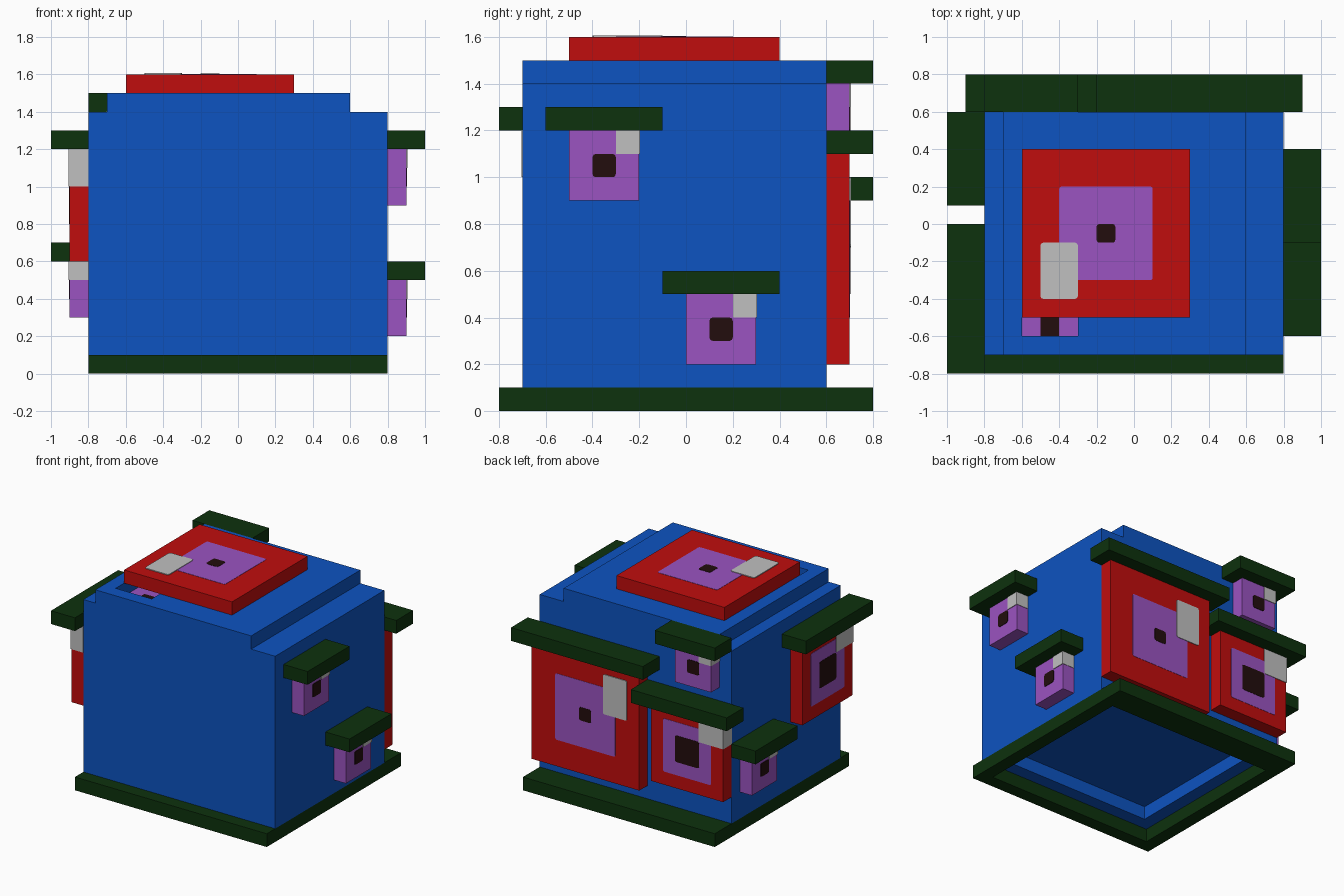
import bpy, bmesh, math
from mathutils import Matrix, Vector

cube = bpy.data.objects.get("Cube")
if cube:
    bpy.data.objects.remove(cube, do_unlink=True)


def material(name, rgb):
    m = bpy.data.materials.new(name)
    m.use_nodes = True
    m.diffuse_color = (*rgb, 1)
    m.node_tree.nodes["Principled BSDF"].inputs["Base Color"].default_value = (*rgb, 1)
    return m


BLUE = material("blue", (0.004, 0.087, 0.533))
RED = material("red", (0.527, 0.004, 0.004))
PURPLE = material("purple", (0.328, 0.087, 0.533))
GREEN = material("dark green", (0.004, 0.032, 0.004))
GREY = material("light grey", (0.527, 0.527, 0.527))
BLACK = material("near black", (0.016, 0.004, 0.004))


def prism(name, outline, w0, w1, mat, frame=Matrix()):
    """Extrude a flat outline from w0 to w1 along the frame's local z."""
    bm = bmesh.new()
    base = bm.faces.new([bm.verts.new((u, v, w0)) for u, v in outline])
    out = bmesh.ops.extrude_face_region(bm, geom=[base])
    top = [g for g in out["geom"] if isinstance(g, bmesh.types.BMVert)]
    bmesh.ops.translate(bm, verts=top, vec=(0, 0, w1 - w0))
    bm.transform(frame)
    bmesh.ops.recalc_face_normals(bm, faces=bm.faces)
    me = bpy.data.meshes.new(name)
    bm.to_mesh(me)
    bm.free()
    if mat:
        me.materials.append(mat)
    ob = bpy.data.objects.new(name, me)
    bpy.context.collection.objects.link(ob)
    return ob


def rect(u0, u1, v0, v1, r=0.0):
    """Rectangle outline, optionally with rounded corners."""
    if not r:
        return [(u0, v0), (u1, v0), (u1, v1), (u0, v1)]
    pts = []
    centres = [(u1 - r, v1 - r), (u0 + r, v1 - r), (u0 + r, v0 + r), (u1 - r, v0 + r)]
    for i, (cu, cv) in enumerate(centres):
        for k in range(3):
            a = math.pi / 2 * (i + k / 2)
            pts.append((cu + r * math.cos(a), cv + r * math.sin(a)))
    return pts


def box(name, x0, x1, y0, y1, z0, z1, mat):
    return prism(name, rect(x0, x1, y0, y1), z0, z1, mat)


def cut(target, cutter):
    mod = target.modifiers.new("cut", "BOOLEAN")
    mod.operation, mod.solver, mod.object = "DIFFERENCE", "EXACT", cutter
    bpy.context.view_layer.objects.active = target
    bpy.ops.object.modifier_apply(modifier=mod.name)
    bpy.data.objects.remove(cutter, do_unlink=True)


# Body: stepped front profile extruded along y
profile = [(-0.8, 0.1), (0.8, 0.1), (0.8, 1.4), (0.6, 1.4),
           (0.6, 1.5), (-0.7, 1.5), (-0.7, 1.4), (-0.8, 1.4)]
along_y = Matrix(((1, 0, 0, 0), (0, 0, -1, 0), (0, 1, 0, 0), (0, 0, 0, 1)))
body = prism("body", profile, -0.6, 0.7, BLUE, along_y)
# Shallow hollow underneath and the socket of the sunken eye on top
cut(body, box("hollow_cutter", -0.6, 0.6, -0.6, 0.5, 0.0, 0.2, BLUE))
cut(body, box("socket_cutter", -0.6, -0.3, -0.6, -0.3, 1.4, 1.58, BLUE))
box("sunken_eye", -0.6, -0.3, -0.6, -0.3, 1.398, 1.404, PURPLE)
box("sunken_pupil", -0.5, -0.4, -0.6, -0.4, 1.398, 1.408, BLACK)

# Base rim
base = box("base_rim", -0.8, 0.8, -0.8, 0.8, 0.0, 0.1, GREEN)
cut(base, box("base_cutter", -0.7, 0.7, -0.7, 0.6, -0.1, 0.2, GREEN))


# Eyes: u runs right, v up and w outward, seen from outside the face
def eye(name, corner, u, v, size, lid=True):
    u, v, o = Vector(u), Vector(v), Vector(corner)
    frame = Matrix((u, v, u.cross(v))).transposed().to_4x4()
    frame.translation = o
    s, d = size, 0.1
    c = s / 2
    small, medium = s < 0.4, 0.4 < s < 0.8

    def part(label, outline, w0, w1, mat):
        prism(f"{name}_{label}", outline, w0, w1, mat, frame)

    part("block", rect(0, s, 0, s), 0, d, PURPLE if small else RED)
    if not small:
        i = 0.1 if medium else 0.2
        part("iris", rect(i, s - i, i, s - i, 0.012), d - 0.002, d + 0.002, PURPLE)
    p = 0.1 if medium else 0.05
    part("pupil", rect(c - p, c + p, c - p, c + p, 0.014), d - 0.002, d + 0.004, BLACK)
    if small or medium:
        h = s / 3   # glint fills the whole upper corner of the block
        part("glint", rect(s - h, s + 0.003, s - h, s + 0.001), 0, d + 0.005, GREY)
    else:
        part("glint", rect(s - 0.3, s - 0.1, s - 0.4, s - 0.1, 0.014),
             d - 0.002, d + 0.006, GREY)
    if lid:
        part("lid", rect(-0.1, s + 0.1, s, s + 0.1), 0, 0.2, GREEN)


UP = (0, 0, 1)
eye("left_upper_eye", (0.8, -0.5, 0.9), (0, 1, 0), UP, 0.3)
eye("left_lower_eye", (0.8, 0.0, 0.2), (0, 1, 0), UP, 0.3)
eye("right_upper_eye", (-0.8, -0.1, 0.6), (0, -1, 0), UP, 0.6)
eye("right_lower_eye", (-0.8, 0.5, 0.3), (0, -1, 0), UP, 0.3)
eye("back_large_eye", (0.8, 0.6, 0.2), (-1, 0, 0), UP, 0.9)
eye("back_medium_eye", (-0.2, 0.6, 0.3), (-1, 0, 0), UP, 0.6)
eye("back_small_eye", (-0.4, 0.6, 1.1), (-1, 0, 0), UP, 0.3)
eye("top_large_eye", (0.3, 0.4, 1.5), (-1, 0, 0), (0, -1, 0), 0.9, lid=False)
